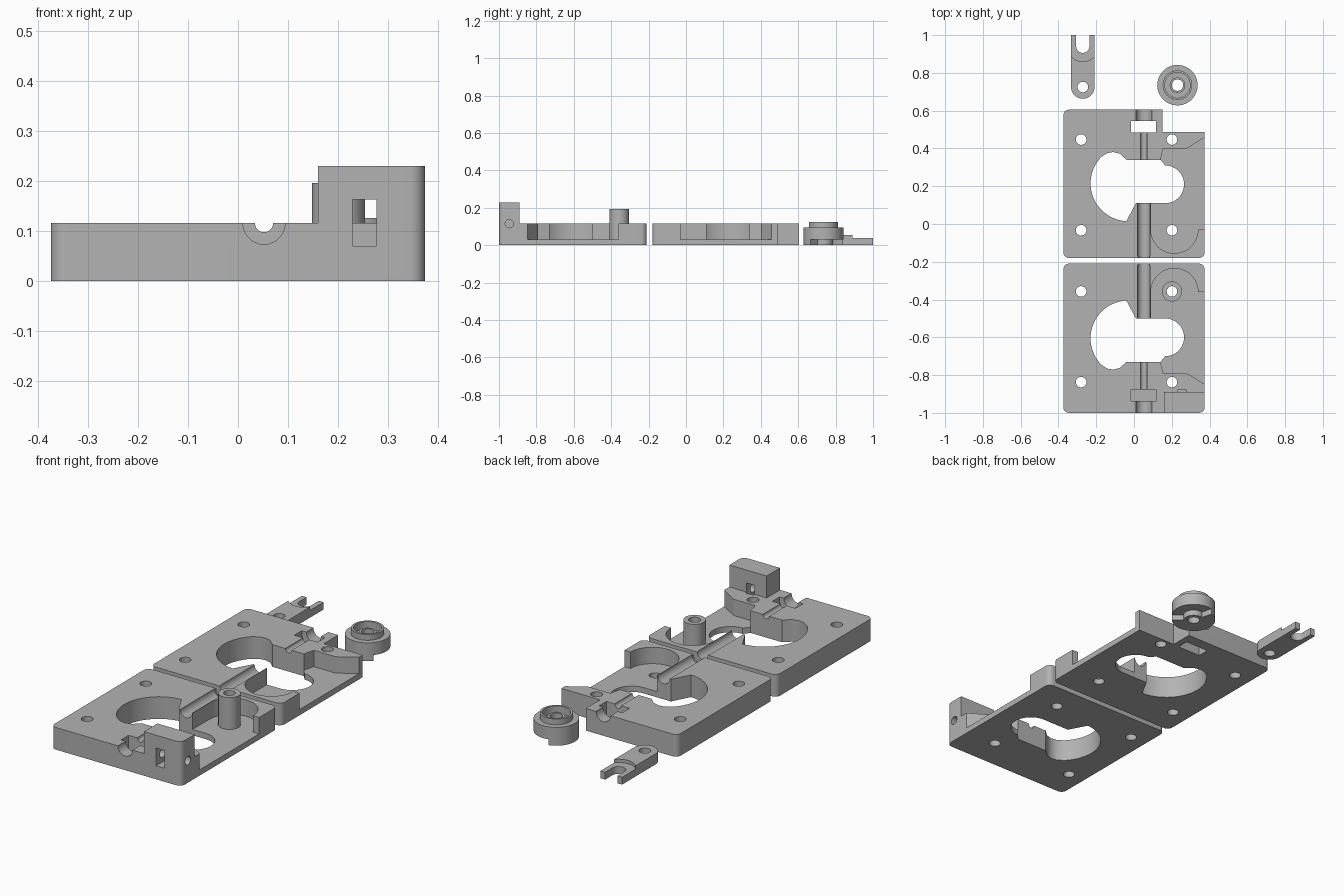
import bpy, bmesh
from math import radians, cos, sin, pi

if "Cube" in bpy.data.objects:
    bpy.data.objects.remove(bpy.data.objects["Cube"], do_unlink=True)

grey = bpy.data.materials.new("plain_grey")
grey.use_nodes = True
COLOUR = (0.45, 0.45, 0.45, 1)
grey.diffuse_color = COLOUR
for node in grey.node_tree.nodes:
    if node.type == 'BSDF_PRINCIPLED':
        node.inputs["Base Color"].default_value = COLOUR

T = 0.115        # plate thickness
FLOOR = 0.03     # pocket floor
HOLE = 0.028     # screw hole radius


def arc(cx, cy, r, start, end, n=24):
    angles = [radians(start + (end - start) * i / n) for i in range(n + 1)]
    return [(cx + r * cos(a), cy + r * sin(a)) for a in angles]


def circle(cx, cy, r, n=40):
    return arc(cx, cy, r, 0, 360, n)[:-1]


def rect(x0, x1, y0, y1):
    return [(x0, y0), (x1, y0), (x1, y1), (x0, y1)]


def finish(bm, name):
    bmesh.ops.recalc_face_normals(bm, faces=bm.faces)
    mesh = bpy.data.meshes.new(name)
    bm.to_mesh(mesh)
    bm.free()
    mesh.materials.append(grey)
    obj = bpy.data.objects.new(name, mesh)
    bpy.context.scene.collection.objects.link(obj)
    return obj


def prism(name, points, z0, z1, axis='z'):
    """Extrude an outline along z, or along x / y with the outline in the other two axes."""
    place = {'z': lambda u, v, w: (u, v, w),
             'y': lambda u, v, w: (u, w, v),
             'x': lambda u, v, w: (w, u, v)}[axis]
    bm = bmesh.new()
    low = [bm.verts.new(place(u, v, z0)) for u, v in points]
    high = [bm.verts.new(place(u, v, z1)) for u, v in points]
    bm.faces.new(low)
    bm.faces.new(high)
    for i in range(len(points)):
        j = (i + 1) % len(points)
        bm.faces.new((low[i], low[j], high[j], high[i]))
    return finish(bm, name)


def lathe(name, profile, cx, cy, z0=0, n=48):
    bm = bmesh.new()
    rings = [[bm.verts.new((cx + r * cos(2 * pi * i / n), cy + r * sin(2 * pi * i / n), z0 + z))
              for r, z in profile] for i in range(n)]
    for i in range(n):
        a, b = rings[i], rings[(i + 1) % n]
        for k in range(len(profile)):
            m = (k + 1) % len(profile)
            bm.faces.new((a[k], b[k], b[m], a[m]))
    return finish(bm, name)


def cut(obj, *prism_args):
    cutter = prism("cutter", *prism_args)
    mod = obj.modifiers.new("cut", 'BOOLEAN')
    mod.operation = 'DIFFERENCE'
    mod.solver = 'EXACT'
    mod.object = cutter
    bpy.context.view_layer.update()
    deps = bpy.context.evaluated_depsgraph_get()
    mesh = bpy.data.meshes.new_from_object(obj.evaluated_get(deps))
    obj.modifiers.clear()
    obj.data = mesh
    bpy.data.objects.remove(cutter, do_unlink=True)


def smooth(obj):
    bpy.ops.object.select_all(action='DESELECT')
    obj.select_set(True)
    bpy.context.view_layer.objects.active = obj
    bpy.ops.object.shade_smooth_by_angle(angle=radians(30))


def build_plate(name, outline, flip, slot_floor):
    """One housing half; flip mirrors it towards the front."""
    def y(v):
        return -0.39 - v if flip else v

    def m(points):
        return [(px, y(py)) for px, py in points]

    plate = prism(name, outline, 0, T)
    # central opening
    opening = arc(-0.03, 0.215, 0.2, 267, 135) + [
        (-0.14, 0.376), (-0.11, 0.381), (-0.075, 0.372), (-0.04, 0.34), (0.14, 0.34), (0.165, 0.31)]
    opening += arc(0.165, 0.21, 0.1, 80, -90) + [(0.01, 0.11)]
    cut(plate, m(opening), -0.1, 0.3)
    # side pocket
    pocket = arc(0.214, -0.03, 0.125, 180, 360) + [
        (0.42, -0.03), (0.42, 0.487), (0.28, 0.40), (0.155, 0.40), (0.14, 0.34), (0.14, 0.2), (0.089, 0.2)]
    cut(plate, m(pocket), FLOOR, 0.3)
    # screw holes
    for hx in (-0.28, 0.201):
        for hy in (-0.033, 0.447):
            cut(plate, circle(hx, y(hy), HOLE, 32), -0.1, 0.3)
    # stepped shaft channel and nut slot
    for r, start, end in ((0.042, 0.515, 0.7), (0.018, 0.3, 0.515), (0.034, -0.17, 0.16), (0.03, -0.19, -0.16)):
        cut(plate, circle(0.052, T, r), y(start), y(end), 'y')
    cut(plate, m(rect(-0.016, 0.117, 0.485, 0.546)), slot_floor, 0.3)
    return plate


R = 0.03


def corner(x, y, start):
    """Rounded corner whose arc centre lies inward of the sharp corner."""
    sx = 1 if x > 0 else -1
    sy = 1 if start in (0, 90) else -1
    return arc(x - sx * R, y - sy * R, R, start, start + 90, 8)


W = 0.374
# front housing half
front_outline = (corner(-W, -1, 180) + corner(W, -1, 270)
                 + corner(W, -0.21, 0) + corner(-W, -0.21, 90))
front_plate = build_plate("front_plate", front_outline, True, FLOOR)

# back housing half with a notched corner
back_outline = (corner(-W, -0.18, 180) + corner(W, -0.18, 270)
                + [(W, 0.488), (0.152, 0.488), (0.152, 0.605)] + corner(-W, 0.605, 90))
back_plate = build_plate("back_plate", back_outline, False, -0.1)

# raised block on the front half, with a window and a side hole
block_outline = [(0.16, -1)] + corner(W, -1, 270) + [(W, -0.89), (0.16, -0.89)]
front_block = prism("front_block", block_outline, T, 0.229)
for part in (front_plate, front_block):
    cut(part, rect(0.229, 0.277, -1.1, -0.88), 0.07, 0.162)
    cut(part, circle(-0.945, T, 0.022, 32), 0.2, 0.5, 'x')

# hollow pivot post
post = lathe("pivot_post", [(HOLE, 0), (0.053, 0), (0.053, 0.165), (HOLE, 0.165)], 0.201, -0.357, FLOOR)

# roller with collar, hub and a cut-away underside
roller = lathe("roller", [(0.03, 0), (0.107, 0), (0.107, 0.095), (0.078, 0.095), (0.078, 0.125),
                          (0.067, 0.125), (0.067, 0.085), (0.041, 0.085), (0.041, 0.105), (0.03, 0.105)],
               0.23, 0.735)
sector = arc(0.23, 0.735, 0.15, -40, 105) + arc(0.23, 0.735, 0.05, 105, -40)
cut(roller, sector, -0.1, FLOOR)

# forked lever arm
AX = -0.271
arm_outline = arc(AX, 0.725, 0.062, 180, 360) + [(AX + 0.062, 1), (AX - 0.062, 1)]
arm = prism("lever_arm", arm_outline, 0, 0.055)
cut(arm, circle(AX, 0.725, HOLE, 32), -0.1, 0.3)
cut(arm, arc(AX, 0.94, 0.08, 180, 360) + [(AX + 0.08, 1.1), (AX - 0.08, 1.1)], 0.038, 0.3)
cut(arm, arc(AX, 0.941, 0.035, 180, 360) + [(AX + 0.035, 1.1), (AX - 0.035, 1.1)], -0.1, 0.3)

for part in (front_plate, back_plate, front_block, post, roller, arm):
    smooth(part)
